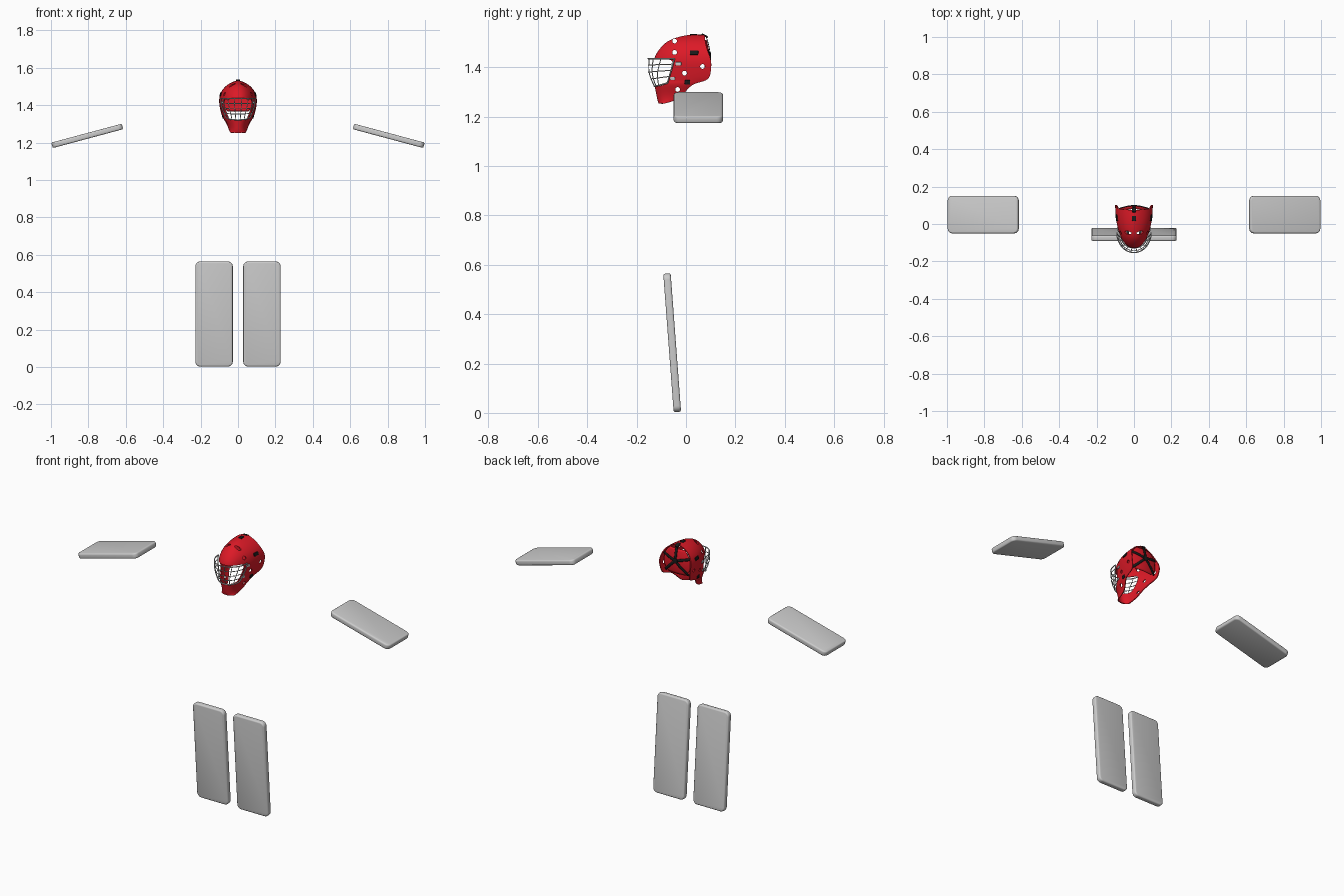
import bpy, bmesh, math
from mathutils import Vector

if "Cube" in bpy.data.objects:
    bpy.data.objects.remove(bpy.data.objects["Cube"])

def material(name, rgb):
    m = bpy.data.materials.new(name)
    m.diffuse_color = (*rgb, 1)
    m.use_nodes = True
    m.node_tree.nodes["Principled BSDF"].inputs["Base Color"].default_value = m.diffuse_color
    return m

RED, BLACK = material("red", (0.72, 0.01, 0.02)), material("black", (0.01, 0.01, 0.01))

def to_object(bm, name, mat=None, smooth=True):
    bmesh.ops.recalc_face_normals(bm, faces=bm.faces)
    me = bpy.data.meshes.new(name)
    bm.to_mesh(me)
    bm.free()
    ob = bpy.data.objects.new(name, me)
    bpy.context.collection.objects.link(ob)
    if mat:
        me.materials.append(mat)
    if smooth:
        select(ob)
        bpy.ops.object.shade_smooth_by_angle(angle=math.radians(35))
    return ob

def select(ob):
    bpy.ops.object.select_all(action='DESELECT')
    bpy.context.view_layer.objects.active = ob
    ob.select_set(True)

def apply_all(ob):
    select(ob)
    for m in list(ob.modifiers):
        bpy.ops.object.modifier_apply(modifier=m.name)

def board(name, size, loc, rot, corner=0.025, edge=0.008, mat=None):
    """Slab with rounded corners (thin axis z) and softened rims."""
    bm = bmesh.new()
    bmesh.ops.create_cube(bm, size=1)
    bmesh.ops.scale(bm, vec=size, verts=bm.verts)
    up = [e for e in bm.edges if abs(e.verts[0].co.z - e.verts[1].co.z) > 1e-5]
    bmesh.ops.bevel(bm, geom=up, offset=corner, segments=5, profile=0.5, affect='EDGES')
    rim = [e for e in bm.edges if abs(e.verts[0].co.z - e.verts[1].co.z) < 1e-5]
    bmesh.ops.bevel(bm, geom=rim, offset=edge, segments=3, profile=0.5, affect='EDGES')
    ob = to_object(bm, name, mat)
    ob.location, ob.rotation_euler = loc, rot
    return ob

# leg pads and arm boards
for s, side in ((-1, "left"), (1, "right")):
    board(f"leg_pad_{side}", (0.2, 0.562, 0.03), (s * 0.128, -0.056, 0.284),
          (math.radians(94.3), 0, 0))
    board(f"arm_board_{side}", (0.39, 0.2, 0.03), (s * 0.806, 0.05, 1.236),
          (0, s * math.radians(15), 0))

# mask profile rows: z, front y, rear edge y, half width
ROWS = [(1.253, -.108, -.088, .038), (1.265, -.113, -.045, .045), (1.28, -.116, -.02, .050),
        (1.30, -.120, -.004, .058), (1.325, -.125, .018, .073), (1.337, -.127, .04, .079),
        (1.345, -.128, .08, .083), (1.36, -.130, .098, .089), (1.395, -.131, .102, .096),
        (1.42, -.130, .103, .099), (1.445, -.124, .097, .097), (1.47, -.108, .085, .089),
        (1.492, -.088, .080, .073), (1.51, -.064, .077, .053), (1.525, -.015, .076, .024),
        (1.531, .035, .075, 0.0)]

def row(z):
    z = min(max(z, ROWS[0][0]), ROWS[-1][0])
    for a, b in zip(ROWS, ROWS[1:]):
        if z <= b[0]:
            k = (z - a[0]) / (b[0] - a[0])
            return [p + (q - p) * k for p, q in zip(a, b)][1:]

def shell_x(y, z):
    f, b, w = row(z)
    c = min(max((b - y) / (b - f), 0), 1)
    return w * math.sqrt(1 - c * c) ** 0.9

def grid(points, name, mat, merge=False):
    bm = bmesh.new()
    vs = [[bm.verts.new(p) for p in line] for line in points]
    for a, b in zip(vs, vs[1:]):
        for i in range(len(a) - 1):
            bm.faces.new((a[i], a[i + 1], b[i + 1], b[i]))
    if merge:
        bmesh.ops.remove_doubles(bm, verts=bm.verts, dist=1e-5)
    return to_object(bm, name, mat)

def solidify(ob, t):
    m = ob.modifiers.new("thick", 'SOLIDIFY')
    m.thickness, m.offset = t, 0

# mask shell: stacked half ellipses, open at the back
N = 24
lines = []
for z, f, b, w in ROWS:
    line = []
    for i in range(N + 1):
        t = math.pi * (i / N - 0.5)
        s = math.sin(t)
        line.append((w * math.copysign(abs(s) ** 0.9, s), b - (b - f) * math.cos(t), z))
    lines.append(line)
shell = grid(lines, "mask_shell", RED, merge=True)
shell.modifiers.new("smooth", 'SUBSURF').levels = 2
solidify(shell, 0.005)
apply_all(shell)

def cut(ob, cutter):
    cutter.hide_render = True
    m = ob.modifiers.new("cut", 'BOOLEAN')
    m.operation, m.object, m.solver = 'DIFFERENCE', cutter, 'EXACT'
    apply_all(ob)
    bpy.data.objects.remove(cutter)

# face opening
edge = [(-.2, 1.432), (-.10, 1.432), (-.062, 1.430), (-.052, 1.418), (-.056, 1.39),
        (-.068, 1.355), (-.083, 1.333), (-.10, 1.325), (-.2, 1.322)]
bm = bmesh.new()
face = bm.faces.new([bm.verts.new((-.2, y, z)) for y, z in edge])
ext = bmesh.ops.extrude_face_region(bm, geom=[face])
bmesh.ops.translate(bm, vec=(.4, 0, 0), verts=[v for v in ext["geom"] if isinstance(v, bmesh.types.BMVert)])
cut(shell, to_object(bm, "face_cutter", smooth=False))

# vent holes straight through both sides
for y, z in ((-.046, 1.506), (-.046, 1.460), (.067, 1.403), (-.006, 1.376), (-.034, 1.31)):
    bm = bmesh.new()
    bmesh.ops.create_cone(bm, cap_ends=True, segments=20, radius1=.0095, radius2=.0095, depth=.4)
    ob = to_object(bm, "vent_cutter", smooth=False)
    ob.location, ob.rotation_euler = (0, y, z), (0, math.pi / 2, 0)
    bpy.context.view_layer.update()
    cut(shell, ob)
select(shell)
bpy.ops.object.shade_smooth_by_angle(angle=math.radians(35))

# back plate
def plate_y(x, z):
    return .094 - 2.2 * x * x - 2.0 * (z - 1.43) ** 2

lines = []
for j in range(13):
    z = 1.368 + j * 0.0118
    w = row(z)[2] * 0.86 * min(1, .72 + j * .1)
    lines.append([(w * (i / 8 - 1), plate_y(w * (i / 8 - 1), z), z) for i in range(17)])
plate = grid(lines, "back_plate", RED)
solidify(plate, 0.004)

# five-legged strap harness
hub = Vector((0, 1.445))
for k, (tx, tz) in enumerate(((0, 1.525), (-.086, 1.468), (.086, 1.468), (-.075, 1.372), (.075, 1.372))):
    d = Vector((tx, tz)) - hub
    n = Vector((-d.y, d.x)).normalized() * 0.007
    pts = []
    for i in range(9):
        c = hub + d * i / 8
        pts.append([(p.x, plate_y(p.x, p.y) + .005, p.y) for p in (c - n, c + n)])
    solidify(grid(pts, f"harness_strap_{k + 1}", BLACK), 0.003)
board("harness_hub", (.03, .03, .004), (0, .1, 1.445), (math.pi / 2, 0, 0), .012, .001, BLACK)

# strap clips on top and sides, cage clips at the opening
for y, z, tilt in ((.03, 1.531, 0), (.076, 1.528, -.5)):
    board("top_clip", (.02, .028, .007), (0, y, z), (tilt, 0, 0), .003, .001, BLACK)
for s in (-1, 1):
    for name, y, z, l, h, mat in (("side_clip", .033, 1.458, .034, .018, BLACK),
                                  ("jaw_clip", .006, 1.340, .022, .018, BLACK),
                                  ("cage_clip_upper", -.03, 1.414, .024, .013, None),
                                  ("cage_clip_lower", -.053, 1.355, .020, .013, None)):
        x = shell_x(y, z)
        dy = (shell_x(y + .01, z) - shell_x(y - .01, z)) / .02
        dz = (shell_x(y, z + .01) - shell_x(y, z - .01)) / .02
        ob = board(name, (l, h, .006), (0, 0, 0), (0, 0, 0), .003, .001, mat)
        normal = Vector((s, -dy, -dz))
        ob.location = Vector((s * x, y, z)) + normal.normalized() * .003
        ob.rotation_euler = normal.to_track_quat('Z', 'Y').to_euler()

# wire cage
def bar(name, pts, r=.0022, cyclic=False):
    cu = bpy.data.curves.new(name, 'CURVE')
    cu.dimensions, cu.bevel_depth, cu.bevel_resolution = '3D', r, 2
    sp = cu.splines.new('POLY')
    sp.points.add(len(pts) - 1)
    for p, co in zip(sp.points, pts):
        p.co = (*co, 1)
    sp.use_cyclic_u = cyclic
    bpy.context.collection.objects.link(bpy.data.objects.new(name, cu))

def cage(u, v):
    """u across -1..1, v from bottom 0 to top 1."""
    a = u * math.pi / 2
    z = 1.322 + .113 * v + .014 * (1 - v) * (1 - math.cos(a))
    w = .066 + .026 * math.sin(v * math.pi / 2)
    back = -.075 + .028 * v
    front = -.128 - .025 * math.sin(min(1, v * 1.5) * math.pi / 2)
    return (w * math.sin(a), back + (front - back) * math.cos(a), z)

U = [i / 12 - 1 for i in range(25)]
for k, v in enumerate((0, .27, .52, .77, 1)):
    bar(f"cage_bar_{k + 1}", [cage(u, v) for u in U], .003 if v in (0, 1) else .002)
for k, u in enumerate((-1, -.66, -.4, -.14, .14, .4, .66, 1)):
    bar(f"cage_upright_{k + 1}", [cage(u * (.8 + .2 * i / 10) if abs(u) < 1 else u, i / 10) for i in range(11)],
        .003 if abs(u) == 1 else .002)
